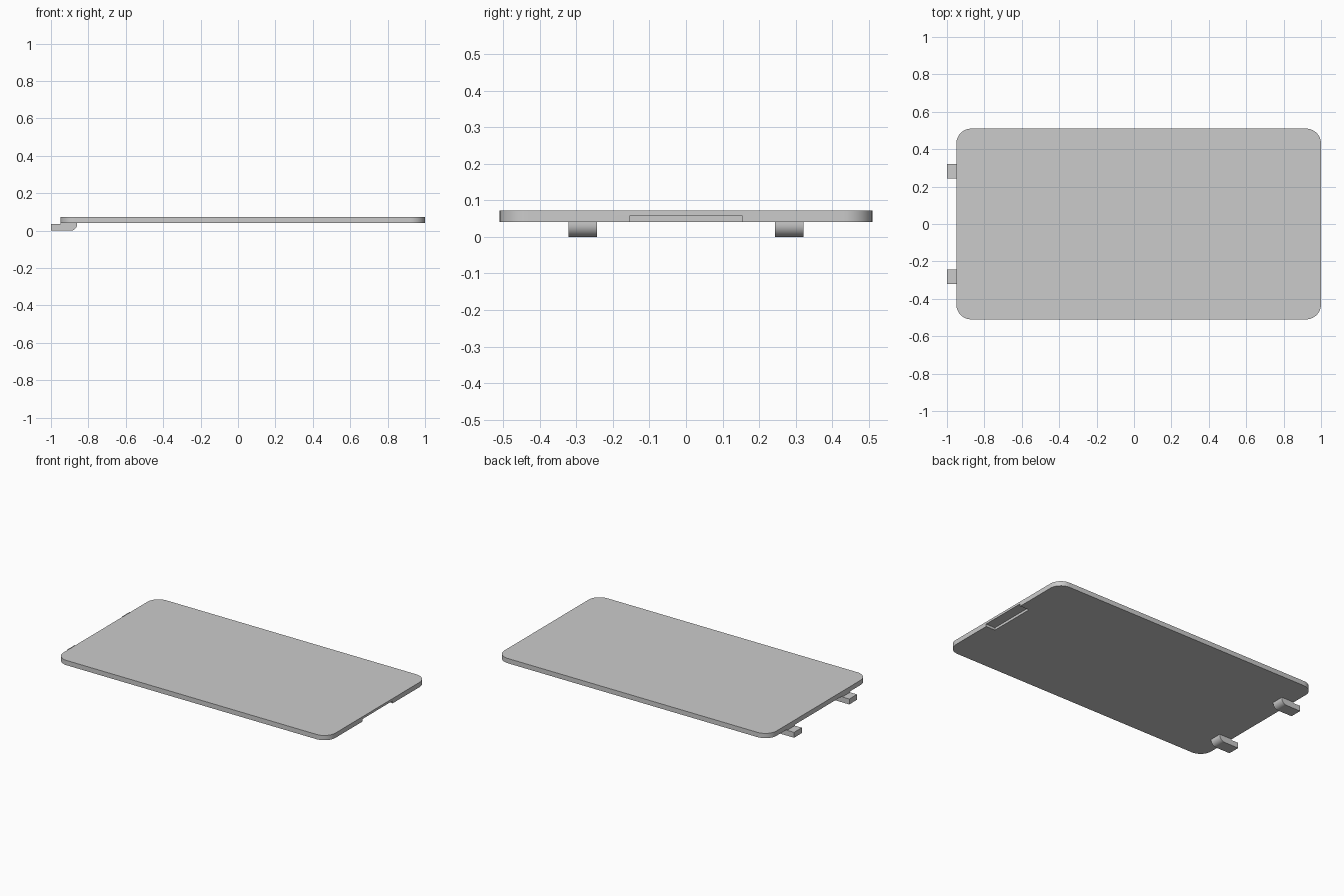
import bpy, bmesh
from math import sin, cos, pi

cube = bpy.data.objects.get("Cube")
if cube:
    bpy.data.objects.remove(cube, do_unlink=True)

GREY = (0.6, 0.6, 0.6, 1.0)
mat = bpy.data.materials.new("plain grey")
mat.use_nodes = True
mat.diffuse_color = GREY
mat.node_tree.nodes["Principled BSDF"].inputs["Base Color"].default_value = GREY


def arc(cx, cy, r, start, steps=10):
    """Quarter arc of points, counter-clockwise from the start angle."""
    angles = [start + pi / 2 * i / steps for i in range(steps + 1)]
    return [(cx + r * cos(a), cy + r * sin(a)) for a in angles]


def extrude(name, points, offset):
    """Closed solid from a planar outline pushed along an offset."""
    bm = bmesh.new()
    face = bm.faces.new([bm.verts.new(p) for p in points])
    top = bmesh.ops.extrude_face_region(bm, geom=[face])["geom"]
    bmesh.ops.translate(bm, vec=offset, verts=[v for v in top if isinstance(v, bmesh.types.BMVert)])
    bmesh.ops.recalc_face_normals(bm, faces=bm.faces)
    mesh = bpy.data.meshes.new(name)
    bm.to_mesh(mesh)
    bm.free()
    mesh.materials.append(mat)
    obj = bpy.data.objects.new(name, mesh)
    bpy.context.collection.objects.link(obj)
    return obj


def smooth(obj):
    bpy.ops.object.select_all(action="DESELECT")
    obj.select_set(True)
    bpy.context.view_layer.objects.active = obj
    bpy.ops.object.shade_smooth_by_angle(angle=pi / 6)


LEFT, RIGHT, HALF, RADIUS = -0.95, 1.0, 0.51, 0.08
BOTTOM, TOP = 0.041, 0.072

# Cover plate with rounded corners
x0, x1, y1 = LEFT + RADIUS, RIGHT - RADIUS, HALF - RADIUS
outline = (arc(x1, y1, RADIUS, 0) + arc(x0, y1, RADIUS, pi / 2)
           + arc(x0, -y1, RADIUS, pi) + arc(x1, -y1, RADIUS, 1.5 * pi))
plate = extrude("cover_plate", [(x, y, BOTTOM) for x, y in outline], (0, 0, TOP - BOTTOM))

# Finger recess under the end edge
recess = [(0.933, -0.155), (1.1, -0.155), (1.1, 0.155), (0.933, 0.155)]
cutter = extrude("recess_cutter", [(x, y, 0.0) for x, y in recess], (0, 0, 0.057))
cutter.hide_render = True
cut = plate.modifiers.new("finger_recess", "BOOLEAN")
cut.operation = "DIFFERENCE"
cut.solver = "EXACT"
cut.object = cutter
bpy.context.view_layer.objects.active = plate
bpy.ops.object.modifier_apply(modifier=cut.name)
bpy.data.objects.remove(cutter, do_unlink=True)
smooth(plate)

# Two hooked clips under the other end, rounded on the inner lower corner
profile = ([(-1.0, 0.0)] + arc(-0.895, 0.035, 0.035, 1.5 * pi)
           + [(-0.86, BOTTOM), (LEFT, BOTTOM), (LEFT, 0.035), (-1.0, 0.035)])
for name, y in (("back_clip", 0.243), ("front_clip", -0.322)):
    clip = extrude(name, [(x, y, z) for x, z in profile], (0, 0.079, 0))
    smooth(clip)
